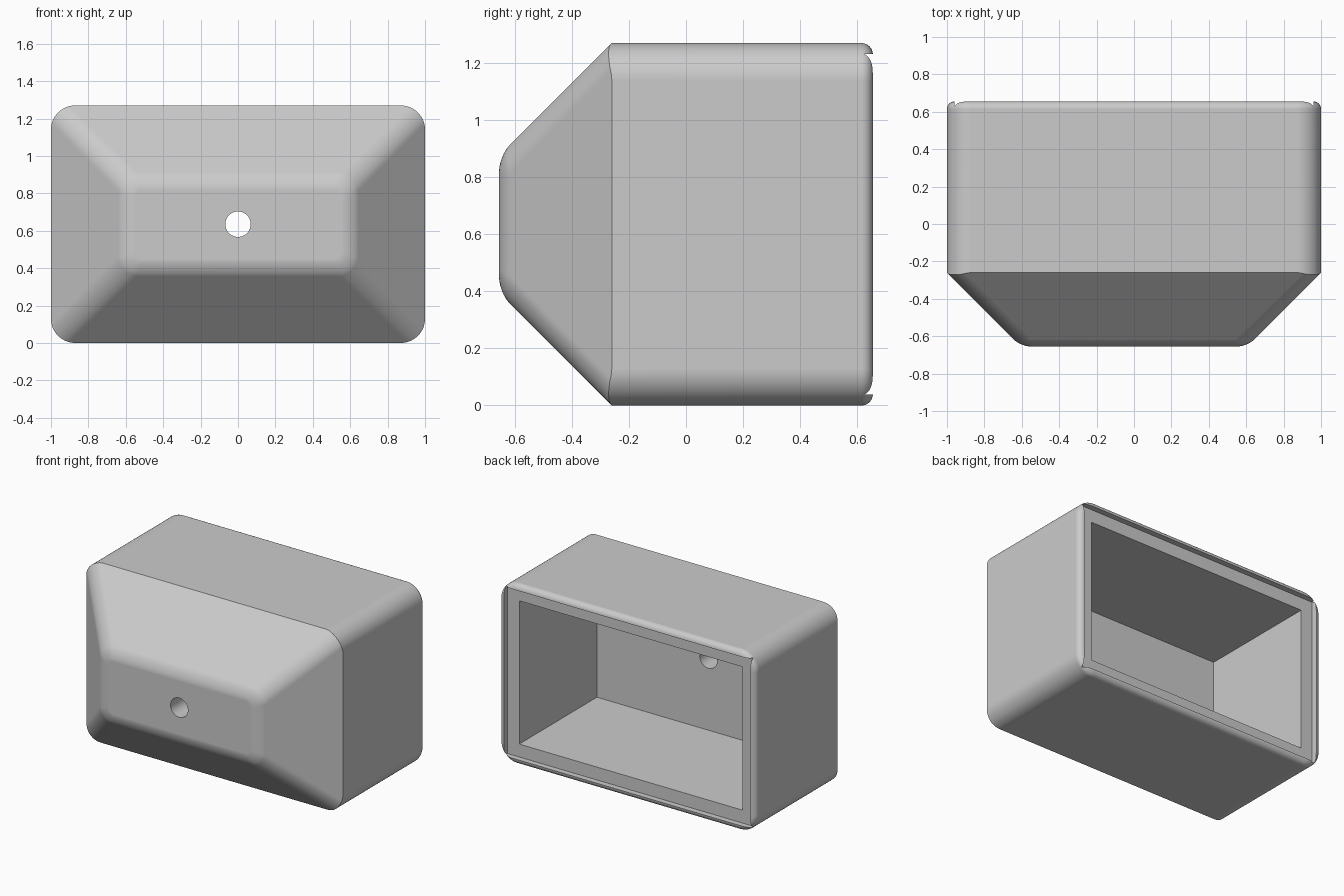
import bpy
import bmesh
import math
from mathutils import Matrix, Vector

start = bpy.data.objects.get("Cube")
if start:
    bpy.data.objects.remove(start, do_unlink=True)

# Main dimensions
HALF_W, HEIGHT, HALF_D = 1.0, 1.27, 0.655
MID = HEIGHT / 2
SHOULDER = -0.26          # where the slanted front begins
ROUND = 0.13              # large edge radius
RIM = 0.04                # back rim radius

grey = bpy.data.materials.new("light_grey")
grey.use_nodes = True
grey.diffuse_color = (0.6, 0.6, 0.6, 1)
grey.node_tree.nodes["Principled BSDF"].inputs["Base Color"].default_value = (0.6, 0.6, 0.6, 1)


def add_object(name, bm):
    bmesh.ops.recalc_face_normals(bm, faces=bm.faces)
    mesh = bpy.data.meshes.new(name)
    bm.to_mesh(mesh)
    bm.free()
    mesh.materials.append(grey)
    obj = bpy.data.objects.new(name, mesh)
    bpy.context.collection.objects.link(obj)
    return obj


def block(front, back):
    """Block between two centred rectangles, each (y, half width, half height)."""
    bm = bmesh.new()
    bmesh.ops.create_cube(bm, size=2)
    for v in bm.verts:
        y, w, h = front if v.co.y < 0 else back
        v.co = Vector((v.co.x * w, y, MID + v.co.z * h))
    return bm


def round_edges(bm, rule, offset, segments):
    edges = [e for e in bm.edges if rule(e.verts[0].co.y, e.verts[1].co.y)]
    bmesh.ops.bevel(bm, geom=edges, offset=offset, offset_type='OFFSET', segments=segments,
                    profile=0.5, affect='EDGES', clamp_overlap=False)


def lengthwise(a, b):
    return abs(a - b) > 0.1


def at_depth(y):
    return lambda a, b: abs(a - y) < 1e-4 and abs(b - y) < 1e-4


def combine(target, tool, operation):
    tool.hide_render = True
    mod = target.modifiers.new(operation.lower(), 'BOOLEAN')
    mod.object, mod.operation, mod.solver = tool, operation, 'EXACT'
    bpy.context.view_layer.objects.active = target
    bpy.ops.object.modifier_apply(modifier=mod.name)
    bpy.data.objects.remove(tool, do_unlink=True)


# Housing: rounded prism with a softly rounded back rim
bm = block((-0.8, HALF_W, MID), (HALF_D, HALF_W, MID))
round_edges(bm, lengthwise, ROUND, 16)
round_edges(bm, at_depth(HALF_D), RIM, 8)
housing = add_object("housing", bm)

# Slanted front: a rounded pyramid that trims the prism at 45 degrees
slope = lambda y: (y, HALF_W + y - SHOULDER, MID + y - SHOULDER)
bm = block(slope(-HALF_D), slope(0.8))
round_edges(bm, lengthwise, ROUND * math.tan(math.radians(30)), 12)
round_edges(bm, at_depth(-HALF_D), ROUND * math.tan(math.radians(22.5)), 8)
combine(housing, add_object("front_trim", bm), 'INTERSECT')

# Shallow recess for the back cover, then the deep cavity
for name, y, inset in (("cover_recess", HALF_D - RIM, 0.039), ("cavity", -0.25, ROUND)):
    w, h = HALF_W - inset, MID - inset
    combine(housing, add_object(name, block((y, w, h), (0.9, w, h))), 'DIFFERENCE')

# Round hole through the front wall
bm = bmesh.new()
bmesh.ops.create_cone(bm, cap_ends=True, segments=48, radius1=0.068, radius2=0.068, depth=0.8,
                      matrix=Matrix.Translation((0, -0.5, MID)) @ Matrix.Rotation(math.pi / 2, 4, 'X'))
combine(housing, add_object("hole_cutter", bm), 'DIFFERENCE')

# Smooth shading on the rounded edges, crisp elsewhere
bpy.ops.object.select_all(action='DESELECT')
housing.select_set(True)
bpy.context.view_layer.objects.active = housing
bpy.ops.object.shade_smooth_by_angle(angle=math.radians(30))
weighted = housing.modifiers.new("weighted_normals", 'WEIGHTED_NORMAL')
weighted.keep_sharp = True
